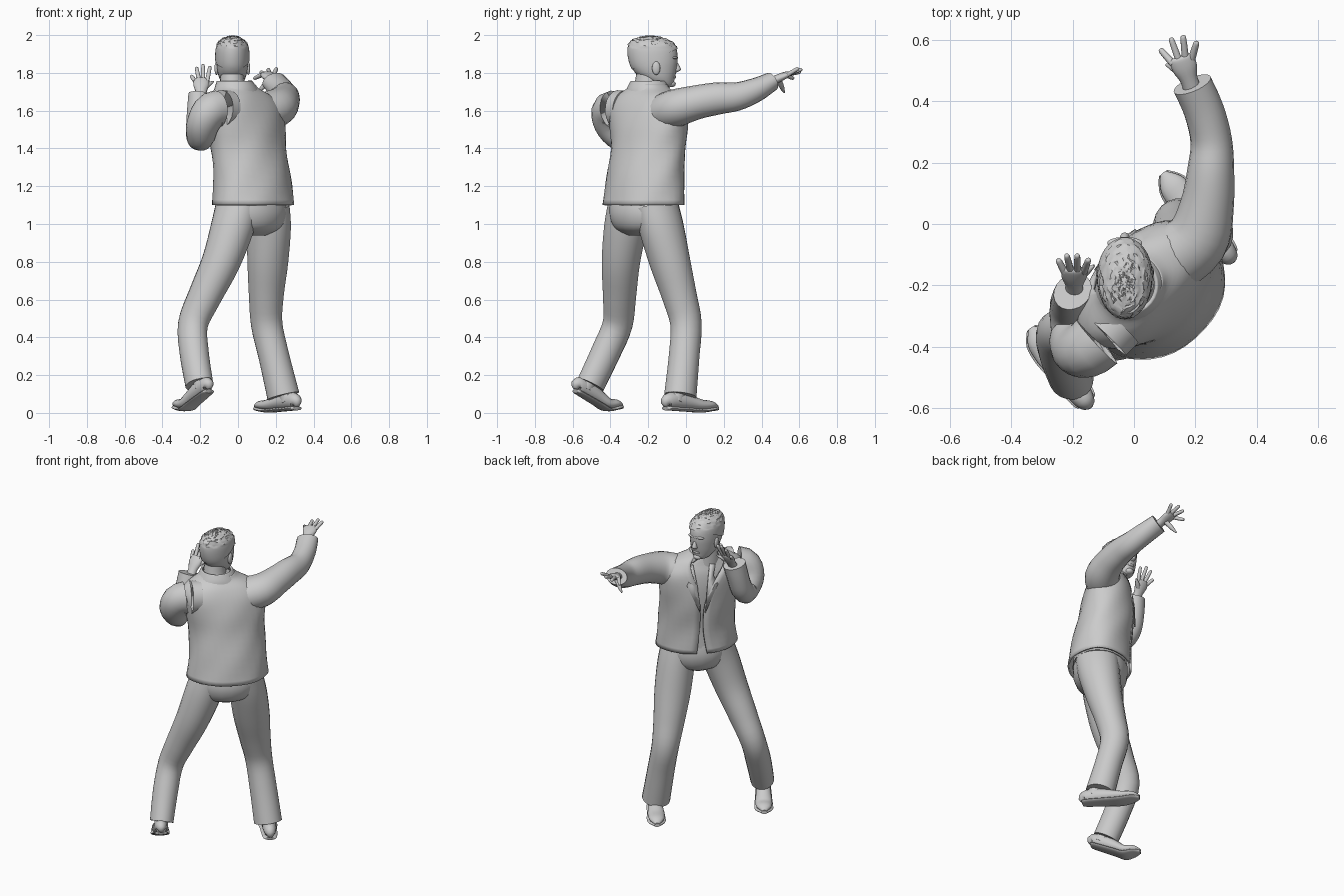
import bpy, bmesh, math, random
from mathutils import Vector

random.seed(4)
if "Cube" in bpy.data.objects:
    bpy.data.objects.remove(bpy.data.objects["Cube"])

grey = bpy.data.materials.new("plain_grey")
grey.use_nodes = True
COLOUR = (0.6, 0.6, 0.6, 1)
grey.diffuse_color = COLOUR
grey.node_tree.nodes["Principled BSDF"].inputs["Base Color"].default_value = COLOUR

UP = Vector((0, 0, 1))
ACROSS = Vector((1, 1, 0)).normalized()     # the body's shoulder line
FORWARD = Vector((-1, 1, 0)).normalized()   # where the chest points
SIDE = Vector((1, 0, 0))                    # the head is turned


def finish(name, bm, angle=50):
    bmesh.ops.recalc_face_normals(bm, faces=bm.faces)
    mesh = bpy.data.meshes.new(name)
    bm.to_mesh(mesh)
    bm.free()
    mesh.materials.append(grey)
    mesh.shade_smooth()
    mesh.set_sharp_from_angle(angle=math.radians(angle))
    ob = bpy.data.objects.new(name, mesh)
    bpy.context.collection.objects.link(ob)
    return ob


def smooth_path(secs, steps):
    """Catmull-Rom interpolation through the cross-sections."""
    p = [Vector(s) for s in secs]
    p = [p[0]] + p + [p[-1]]
    out = []
    for i in range(1, len(p) - 2):
        a, b, c, d = p[i - 1:i + 3]
        for k in range(steps):
            t = k / steps
            out.append((2 * b + (c - a) * t + (2 * a - 5 * b + 4 * c - d) * t ** 2
                        + (3 * b - a - 3 * c + d) * t ** 3) * 0.5)
    return out + [p[-1]]


def loft_mesh(secs, ref, axis=None, n=20, steps=4, gapped=False, fold=0):
    """Rings of (x, y, z, half width, half depth[, front gap angle])."""
    bm = bmesh.new()
    path = smooth_path(secs, steps)
    mids = [Vector(s[:3]) for s in path]
    rings = []
    for i, s in enumerate(path):
        tan = axis or (mids[min(i + 1, len(mids) - 1)] - mids[max(i - 1, 0)]).normalized()
        side = (ref - tan * ref.dot(tan)).normalized()
        front = tan.cross(side)
        ring = []
        for k in range(n):
            if gapped:
                ang = s[5] + (2 * math.pi - 2 * s[5]) * k / (n - 1)
            else:
                ang = 2 * math.pi * k / n
            r = 1 + fold * math.sin(5 * ang + 9 * mids[i].z) * math.sin(14 * mids[i].z + ang)
            ring.append(bm.verts.new(mids[i] + side * (s[3] * r * math.sin(ang))
                                     + front * (s[4] * r * math.cos(ang))))
        rings.append(ring)
    for lo, hi in zip(rings, rings[1:]):
        for k in range(n - 1 if gapped else n):
            j = (k + 1) % n
            bm.faces.new((lo[k], lo[j], hi[j], hi[k]))
    if not gapped:
        bm.faces.new(rings[0])
        bm.faces.new(rings[-1])
    return bm


def loft(name, secs, ref, thick=0, **kw):
    ob = finish(name, loft_mesh(secs, ref, **kw))
    if thick:
        mod = ob.modifiers.new("cloth", "SOLIDIFY")
        mod.thickness = thick
        mod.offset = 0
    return ob


def ball(name, at, size):
    bm = bmesh.new()
    bmesh.ops.create_uvsphere(bm, u_segments=14, v_segments=8, radius=1)
    for v in bm.verts:
        v.co = Vector(at) + Vector(c * s for c, s in zip(v.co, size))
    return finish(name, bm)


# Torso: shirt inside an open jacket with a turned collar
jacket = [(.08, -.225, 1.10, .24, .185, .13), (.075, -.215, 1.25, .225, .172, .05),
          (.055, -.2, 1.4, .222, .163, .05), (.04, -.197, 1.52, .24, .155, .15),
          (.025, -.2, 1.61, .25, .138, .3), (.01, -.205, 1.67, .205, .115, .5),
          (-.005, -.2, 1.71, .13, .095, .75), (-.01, -.2, 1.735, .1, .09, .8)]
loft("jacket", jacket, ACROSS, thick=.012, axis=UP, n=36, gapped=True, fold=.022)
loft("shirt", [(x, y, z, a - .022, b - .022) for x, y, z, a, b, g in jacket], ACROSS, axis=UP)
loft("collar", [(-.005, -.2, 1.69, .135, .105, .75), (-.012, -.2, 1.72, .11, .102, .65),
                (-.018, -.198, 1.755, .088, .09, .6)],
     ACROSS, thick=.012, axis=UP, n=24, gapped=True)
for name, s in (("right_lapel", 1), ("left_lapel", -1)):
    bm = bmesh.new()
    base = Vector((.045, -.198, 0)) + ACROSS * .005
    outline = [(.015, .172, 1.38), (.095, .158, 1.56), (.07, .14, 1.61),
               (.085, .115, 1.67), (.05, .12, 1.68), (.03, .16, 1.55)]
    bm.faces.new([bm.verts.new(base + ACROSS * s * u + FORWARD * f + UP * z)
                  for u, f, z in outline])
    flap = finish(name, bm)
    flap.modifiers.new("cloth", "SOLIDIFY").thickness = .009

# Trousers
loft("trouser_seat", [(.07, -.225, 1.16, .2, .15), (.075, -.225, 1.06, .205, .165),
                      (.075, -.225, .98, .17, .14), (.07, -.225, .94, .08, .08)],
     ACROSS, axis=UP)
loft("left_trouser_leg", [(.0, -.295, 1.1, .105, .13), (-.03, -.32, .98, .11, .12),
                          (-.09, -.345, .8, .1, .105), (-.175, -.352, .62, .086, .092),
                          (-.238, -.362, .47, .076, .084), (-.232, -.425, .32, .076, .08),
                          (-.205, -.505, .15, .071, .078)], ACROSS)
loft("right_trouser_leg", [(.155, -.16, 1.1, .105, .13), (.162, -.13, .98, .112, .125),
                           (.158, -.085, .8, .11, .108), (.15, -.035, .62, .094, .092),
                           (.152, .0, .47, .082, .086), (.19, -.01, .3, .082, .082),
                           (.24, -.03, .09, .085, .088)], ACROSS)


# Shoes, each a rounded upper on a flat sole
def shoe(side, heel, ballpt, toe, ankle):
    heel, ballpt, toe, ankle = map(Vector, (heel, ballpt, toe, ankle))
    way = (toe - heel).normalized()
    across = way.cross(UP).normalized()
    spots = [(heel - way * .012, .012, .01), (heel, .034, .038), (heel.lerp(ballpt, .35), .042, .046),
             (heel.lerp(ballpt, .7), .046, .038), (ballpt, .051, .03),
             (ballpt.lerp(toe, .6), .043, .022), (toe, .012, .008)]
    loft(side + "_shoe", [(*(p + UP * (h + .012)), w, h) for p, w, h in spots], across, n=16)
    loft(side + "_sole", [(*(p + UP * .012), w + .006, .011) for p, w, h in spots], across, n=16)
    foot = heel.lerp(ballpt, .25) + UP * .05
    loft(side + "_ankle", [(*foot, .042, .05), (*foot.lerp(ankle, .5), .04, .045),
                           (*ankle, .04, .045)], across)


shoe("left", (-.16, -.575, .1), (-.275, -.42, .008), (-.335, -.34, .02), (-.205, -.5, .2))
shoe("right", (.305, -.1, .012), (.165, .075, .0), (.095, .165, .012), (.24, -.03, .16))

# Sleeves
loft("right_sleeve", [(.12, -.12, 1.59, .11, .1), (.205, -.05, 1.615, .105, .1),
                      (.238, .06, 1.645, .088, .09), (.25, .17, 1.665, .077, .085),
                      (.252, .27, 1.675, .068, .075), (.228, .37, 1.71, .066, .064),
                      (.19, .455, 1.755, .066, .05)], SIDE)
loft("left_sleeve", [(-.06, -.32, 1.6, .11, .1), (-.14, -.4, 1.6, .1, .095),
                     (-.185, -.4, 1.53, .09, .085), (-.2, -.345, 1.465, .072, .08),
                     (-.208, -.285, 1.5, .066, .07), (-.205, -.25, 1.59, .066, .066),
                     (-.2, -.22, 1.685, .068, .056)], ACROSS)


# Hands: a flat palm, four fingers and a thumb
def hand(side, wrist, knuckle, across, tips, thumb):
    wrist, knuckle, across = Vector(wrist), Vector(knuckle), Vector(across).normalized()
    loft(side + "_palm", [(*(wrist - (knuckle - wrist) * .5), .03, .024), (*wrist, .03, .022),
                          (*wrist.lerp(knuckle, .55), .042, .02), (*knuckle, .04, .014),
                          (*wrist.lerp(knuckle, 1.1), .03, .006)], across, n=14)
    for i, tip in enumerate(tips):
        root = wrist.lerp(knuckle, .85) + across * (i - 1.5) * .021
        tip = Vector(tip)
        mid = root.lerp(tip, .55)
        loft(f"{side}_finger_{i + 1}", [(*root, .012, .012), (*mid, .011, .011),
                                        (*root.lerp(tip, .93), .009, .009), (*tip, .003, .003)],
             across, n=10, steps=3)
    root = wrist.lerp(knuckle, .2)
    thumb = Vector(thumb)
    loft(side + "_thumb", [(*root, .016, .016), (*root.lerp(thumb, .6), .013, .013),
                           (*thumb, .004, .004)], across, n=10, steps=3)


hand("right", (.178, .475, 1.765), (.155, .54, 1.795), (1, .3, 0),
     [(.085, .57, 1.77), (.12, .607, 1.805), (.16, .615, 1.82), (.205, .595, 1.825)],
     (.105, .52, 1.695))
hand("left", (-.195, -.195, 1.7), (-.195, -.15, 1.765), (1, 0, 0),
     [(-.248, -.115, 1.785), (-.22, -.1, 1.83), (-.185, -.1, 1.845), (-.148, -.115, 1.835)],
     (-.13, -.135, 1.755))

# Head and neck
head = [(-.03, -.12, 1.722, .02, .03), (-.03, -.125, 1.735, .045, .056),
        (-.03, -.148, 1.77, .068, .088), (-.03, -.165, 1.815, .08, .115),
        (-.03, -.172, 1.87, .085, .128), (-.03, -.178, 1.93, .081, .126),
        (-.03, -.187, 1.968, .06, .098), (-.03, -.19, 1.985, .03, .05)]
loft("neck", [(-.02, -.205, 1.66, .075, .08), (-.03, -.2, 1.74, .066, .072),
              (-.03, -.19, 1.82, .06, .07)], SIDE, axis=UP)
loft("head", head, SIDE, axis=UP, n=28)
loft("nose", [(-.03, -.06, 1.868, .008, .006), (-.03, -.05, 1.835, .013, .017),
              (-.03, -.048, 1.815, .017, .02), (-.03, -.057, 1.803, .01, .008)], SIDE, axis=UP, n=12)
ball("brow", (-.03, -.062, 1.88), (.058, .02, .01))
ball("lips", (-.03, -.066, 1.778), (.026, .014, .009))
ball("chin", (-.03, -.08, 1.742), (.028, .026, .018))
for name, s in (("right_ear", 1), ("left_ear", -1)):
    ball(name, (-.03 + s * .084, -.158, 1.825), (.011, .022, .036))

# Short ruffled hair, cut along a hairline that rises toward the face
shell = [(x, y, z + .004, a + .006, b + .006) for x, y, z, a, b in head]
shell.append((-.03, -.19, 1.995, .008, .015))
bm = loft_mesh(shell, SIDE, axis=UP, n=40, steps=6)
bmesh.ops.bisect_plane(bm, geom=bm.verts[:] + bm.edges[:] + bm.faces[:],
                       plane_co=(0, -.16, 1.875), plane_no=(0, -.45, 1), clear_inner=True)
for v in bm.verts:
    if v.co.z > 1.94:
        v.co += Vector(random.uniform(-.004, .004) for _ in range(3))
finish("hair", bm, 35)
